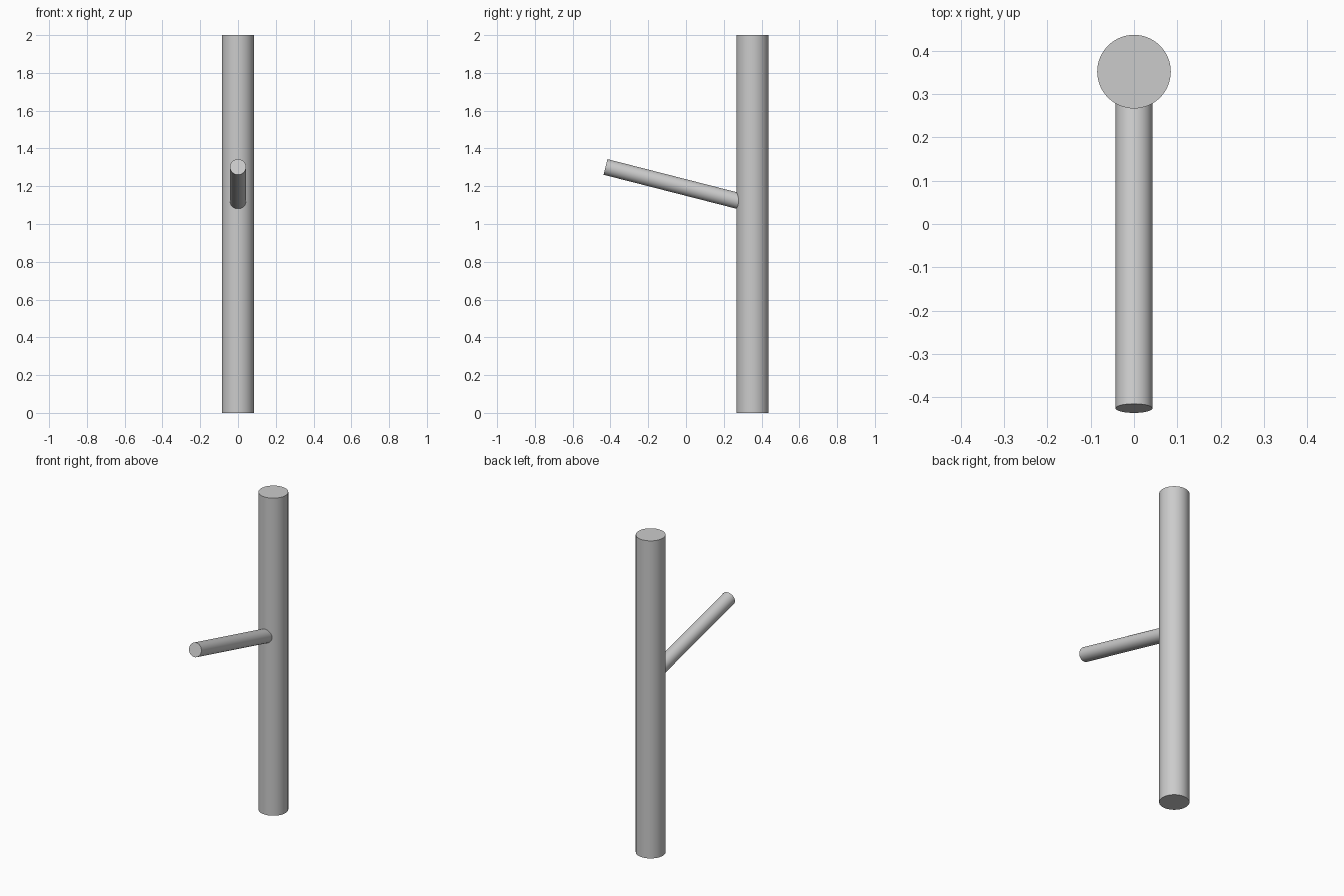
import bpy
import math
from mathutils import Vector

cube = bpy.data.objects.get("Cube")
if cube:
    bpy.data.objects.remove(cube, do_unlink=True)

# Single grey material
grey = bpy.data.materials.new("plain grey")
grey.use_nodes = True
colour = (0.6, 0.6, 0.6, 1.0)
grey.diffuse_color = colour
grey.node_tree.nodes["Principled BSDF"].inputs["Base Color"].default_value = colour


def rod(name, start, end, radius):
    """Smooth capped cylinder running from start to end."""
    start, end = Vector(start), Vector(end)
    axis = end - start
    bpy.ops.mesh.primitive_cylinder_add(
        vertices=64, radius=radius, depth=axis.length,
        location=(start + end) / 2,
        rotation=axis.to_track_quat("Z", "Y").to_euler())
    obj = bpy.context.object
    obj.name = name
    obj.data.materials.append(grey)
    bpy.ops.object.shade_smooth_by_angle(angle=math.radians(30))
    return obj


# Upright post, and the thinner arm rising forward from its core
rod("upright_post", (0, 0.352, 0), (0, 0.352, 2), 0.085)
rod("slanted_arm", (0, 0.352, 1.103), (0, -0.426, 1.302), 0.0425)
